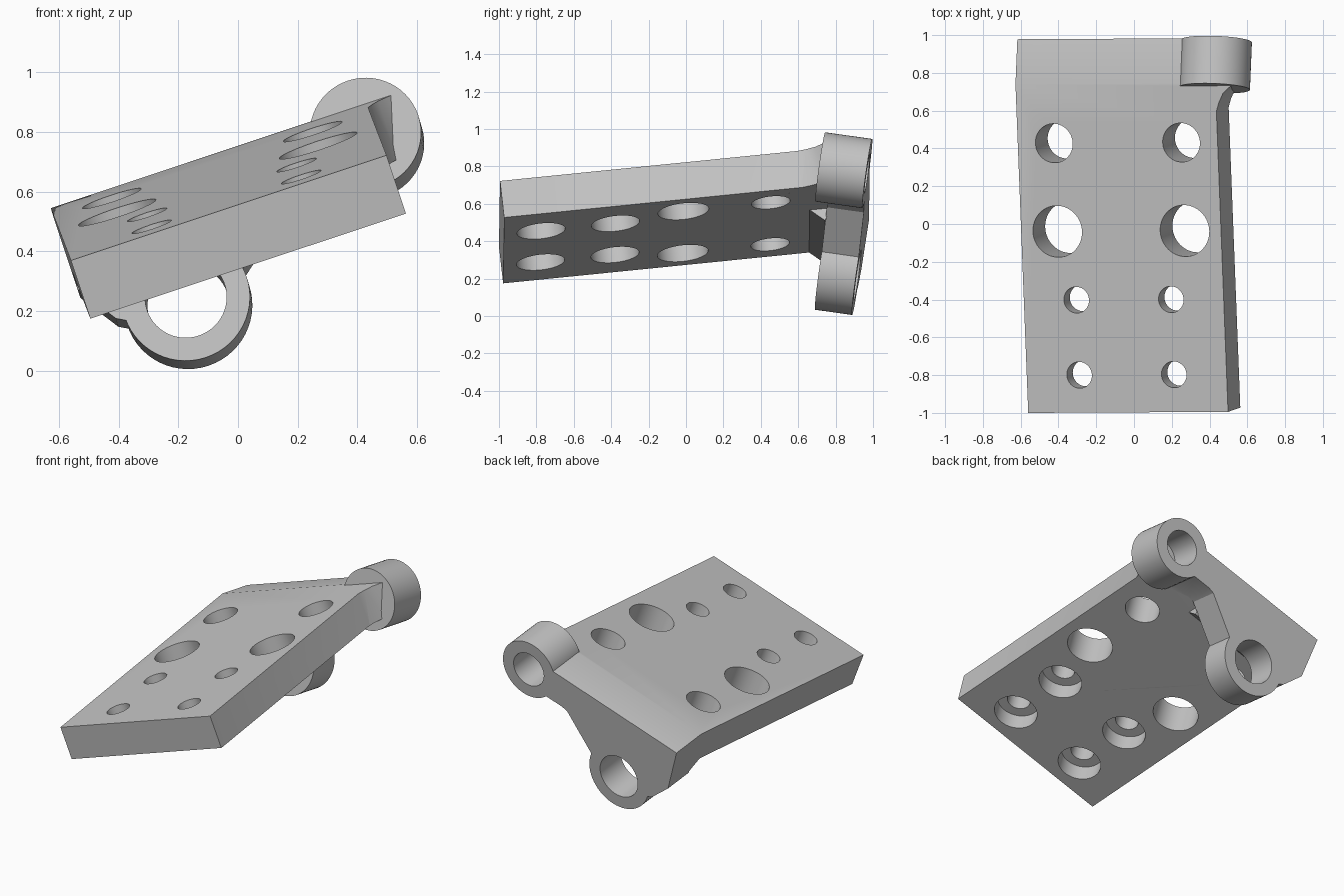
import bpy, bmesh, math
from mathutils import Matrix, Vector

cube = bpy.data.objects.get("Cube")
if cube:
    bpy.data.objects.remove(cube, do_unlink=True)

# Colour
grey = bpy.data.materials.new("plain_grey")
grey.use_nodes = True
colour = (0.55, 0.55, 0.55, 1)
grey.diffuse_color = colour
grey.node_tree.nodes["Principled BSDF"].inputs["Base Color"].default_value = colour

# Frames: the tilted plate, and the mount bent down at its rear end
u = Vector((0.949, 0.005, 0.316)).normalized()
v = Vector((-0.039, 0.994, 0.1))
w = u.cross(v).normalized()
v = w.cross(u)
plate_frame = Matrix.Translation((-0.56, -1, 0.37)) @ Matrix((u, v, w)).transposed().to_4x4()
BEND = math.radians(14.5)
mount_frame = plate_frame @ Matrix.Rotation(-BEND, 4, 'X')


def prism(name, outline, low, high, axis, frame):
    """Extrude a 2D outline from low to high along a local axis."""
    bm = bmesh.new()
    place = {'X': lambda p, d: (d, p[0], p[1]),
             'Y': lambda p, d: (p[0], d, p[1]),
             'Z': lambda p, d: (p[0], p[1], d)}[axis]
    rings = [[bm.verts.new(frame @ Vector(place(p, d))) for p in outline] for d in (low, high)]
    bm.faces.new(rings[0])
    bm.faces.new(rings[1])
    n = len(outline)
    for i in range(n):
        j = (i + 1) % n
        bm.faces.new((rings[0][i], rings[0][j], rings[1][j], rings[1][i]))
    bmesh.ops.recalc_face_normals(bm, faces=bm.faces)
    mesh = bpy.data.meshes.new(name)
    bm.to_mesh(mesh)
    bm.free()
    mesh.materials.append(grey)
    obj = bpy.data.objects.new(name, mesh)
    bpy.context.collection.objects.link(obj)
    return obj


def circle(x, y, r, n=56):
    return [(x + r * math.cos(2 * math.pi * i / n), y + r * math.sin(2 * math.pi * i / n)) for i in range(n)]


def combine(target, other, operation):
    mod = target.modifiers.new(operation.lower(), 'BOOLEAN')
    mod.operation = operation
    mod.solver = 'EXACT'
    mod.object = other
    bpy.context.view_layer.objects.active = target
    bpy.ops.object.modifier_apply(modifier=mod.name)
    bpy.data.objects.remove(other, do_unlink=True)


def from_mount(t, s):
    """Mount side-profile point in plate coordinates."""
    c, k = math.cos(BEND), math.sin(BEND)
    return (t * c + s * k, s * c - t * k)


WIDTH, THICK = 1.115, 0.207
FRONT, BACK, TOP = 1.735, 1.935, 0.438

# Plate with bent rear end
bracket = prism("bracket_plate",
                [(0, 0), (1.75, 0), from_mount(BACK, TOP), from_mount(BACK, 0.235),
                 from_mount(FRONT, 0.235), (0, -THICK)], 0, WIDTH, 'X', plate_frame)

# Flared corner, gusset, web and the two bosses
parts = [
    prism("corner_flare", [(1.0, 1.5), (WIDTH, 1.6), (1.13, 1.645), (1.155, 1.695), (1.21, 1.744), (1.0, 1.744)],
          -THICK, 0, 'Z', plate_frame),
    prism("gusset", [(1.64, 0.214), (FRONT, 0.165), (1.76, 0.26)], 0, 0.72, 'X', mount_frame),
    prism("web", [(0, TOP), (1.08, TOP), (1.08, 0.3), (0.916, 0.263), (0.766, 0.225),
                  (0.546, 0.044), (0.335, 0), (0.125, 0), (0.09, 0.02), (0, 0.153)],
          FRONT, BACK, 'Y', mount_frame),
    prism("upper_boss", circle(1.08, 0.341, 0.187), 1.681, BACK, 'Y', mount_frame),
    prism("lower_boss", circle(0.335, 0.013, 0.215), FRONT, BACK, 'Y', mount_frame),
]
for part in parts:
    combine(bracket, part, 'UNION')

# Boss bores: blind above, through below
combine(bracket, prism("upper_bore", circle(1.08, 0.341, 0.11), 1.72, 2.1, 'Y', mount_frame), 'DIFFERENCE')
combine(bracket, prism("lower_bore", circle(0.335, 0.013, 0.137), 1.6, 2.1, 'Y', mount_frame), 'DIFFERENCE')

# Mirrored plate holes: offset from middle, distance from front, radius, counterbore radius
rows = [(0.264, 0.2, 0.07, 0.13), (0.264, 0.6, 0.07, 0.13),
        (0.355, 0.965, 0.137, 0), (0.355, 1.435, 0.104, 0)]
for offset, along, radius, counterbore in rows:
    for side in (-1, 1):
        across = WIDTH / 2 + side * offset
        combine(bracket, prism("hole", circle(across, along, radius), -0.4, 0.2, 'Z', plate_frame), 'DIFFERENCE')
        if counterbore:
            combine(bracket, prism("counterbore", circle(across, along, counterbore), -0.4, -0.1, 'Z', plate_frame),
                    'DIFFERENCE')

# Smooth round walls, keep edges sharp
bpy.ops.object.select_all(action='DESELECT')
bracket.select_set(True)
bpy.context.view_layer.objects.active = bracket
bpy.ops.object.shade_smooth_by_angle(angle=math.radians(25))
